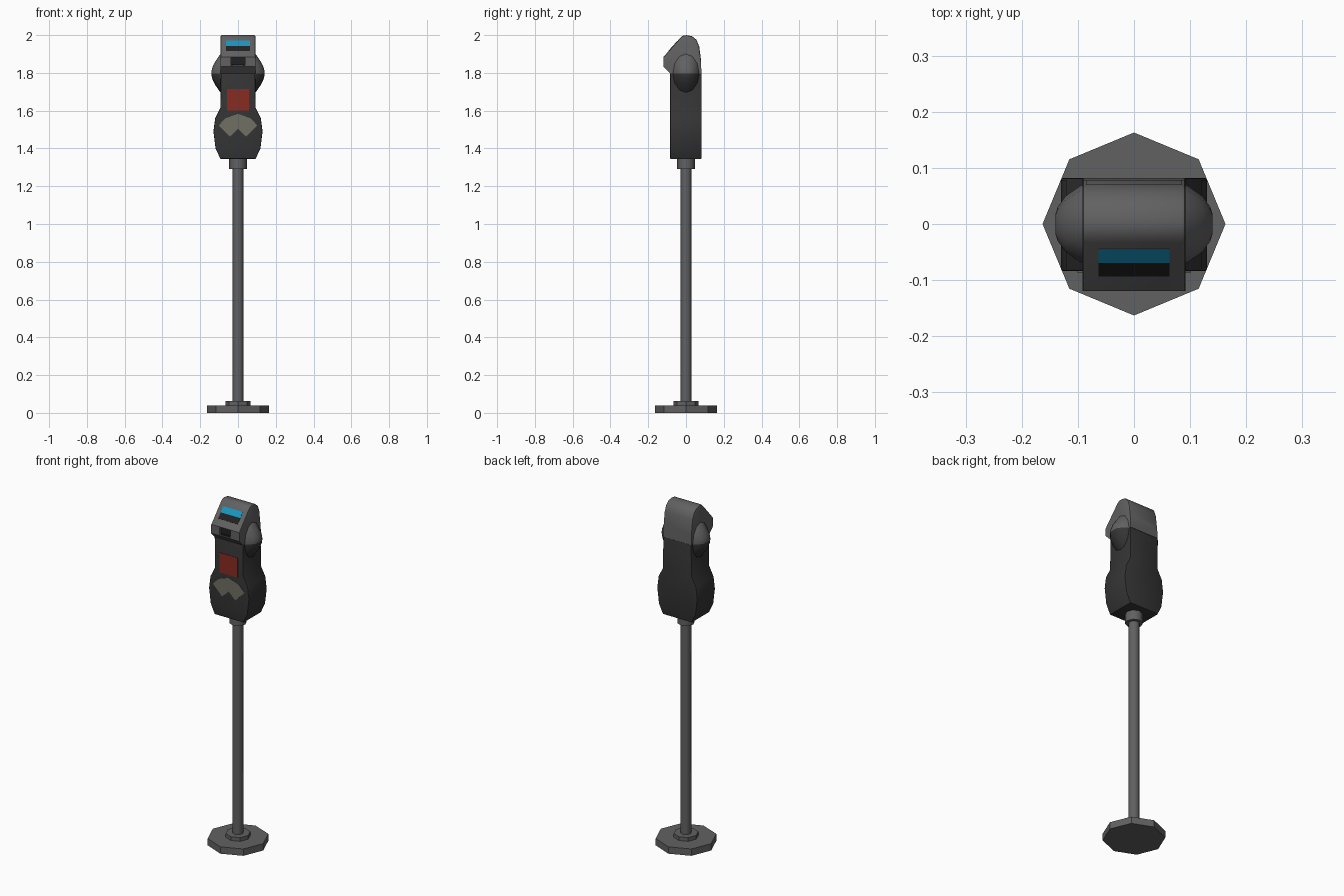
import bpy, bmesh, math
from mathutils import Vector

if "Cube" in bpy.data.objects:
    bpy.data.objects.remove(bpy.data.objects["Cube"])


def material(name, c):
    m = bpy.data.materials.new(name)
    m.diffuse_color = (*c, 1)
    m.use_nodes = True
    m.node_tree.nodes["Principled BSDF"].inputs["Base Color"].default_value = m.diffuse_color
    return m


DARK = material("dark", (0.035, 0.035, 0.035))
GREY = material("grey", (0.12, 0.12, 0.12))
BLACK = material("black", (0.015, 0.015, 0.015))
BLUE = material("blue", (0.01, 0.30, 0.52))
RED = material("red", (0.25, 0.025, 0.015))
TAN = material("tan", (0.16, 0.16, 0.13))


def finish(name, bm, mats, smooth=None):
    bmesh.ops.recalc_face_normals(bm, faces=bm.faces)
    me = bpy.data.meshes.new(name)
    bm.to_mesh(me)
    bm.free()
    ob = bpy.data.objects.new(name, me)
    bpy.context.collection.objects.link(ob)
    for m in mats:
        me.materials.append(m)
    if smooth:
        bpy.ops.object.select_all(action='DESELECT')
        bpy.context.view_layer.objects.active = ob
        ob.select_set(True)
        bpy.ops.object.shade_smooth_by_angle(angle=math.radians(smooth))
    return ob


def prism(name, pts, offset, mat, smooth=None, bevel=0, floor=0):
    """Extrude a closed outline along offset; bevel cap rims above floor."""
    bm = bmesh.new()
    f = bm.faces.new([bm.verts.new(p) for p in pts])
    r = bmesh.ops.extrude_face_region(bm, geom=[f])
    bmesh.ops.translate(bm, vec=offset, verts=[v for v in r['geom'] if isinstance(v, bmesh.types.BMVert)])
    if bevel:
        o = Vector(offset).normalized()
        rims = []
        for e in bm.edges:
            a, b = e.verts[0].co, e.verts[1].co
            if abs((a - b).normalized().dot(o)) < 0.5 and (a.z + b.z) / 2 > floor:
                rims.append(e)
        bmesh.ops.bevel(bm, geom=rims, offset=bevel, segments=2, profile=0.5, affect='EDGES', clamp_overlap=True)
    return finish(name, bm, [mat], smooth)


def cylinder(name, r, z0, z1, sides, smooth=None):
    pts = [(r * math.cos(2 * math.pi * i / sides), r * math.sin(2 * math.pi * i / sides), z0) for i in range(sides)]
    return prism(name, pts, (0, 0, z1 - z0), GREY, smooth)


# Foot, pole and collars
cylinder("base_plate", 0.163, 0, 0.04, 8)
cylinder("base_collar", 0.066, 0.04, 0.062, 8)
cylinder("pole", 0.029, 0.06, 1.30, 8, 50)
cylinder("top_collar", 0.047, 1.29, 1.35, 8, 50)

# Body: front outline mirrored, extruded backwards
half = [(0.093, 1.345), (0.119, 1.40), (0.13, 1.49), (0.121, 1.56), (0.093, 1.615), (0.091, 1.798)]
outline = half + [(-x, z) for x, z in reversed(half)]
prism("body", [(x, -0.084, z) for x, z in outline], (0, 0.166, 0), DARK, 35, 0.004)

# Head: side outline extruded across
side = [(-0.084, 1.798), (-0.119, 1.833), (-0.119, 1.885), (-0.033, 1.982), (-0.018, 1.996), (0.003, 2.0),
        (0.032, 1.994), (0.056, 1.975), (0.07, 1.94), (0.078, 1.88), (0.082, 1.798)]
head = prism("head", [(-0.092, y, z) for y, z in side], (0.184, 0, 0), GREY, 35, 0.012, 1.9)

# Coin slot recess in the head
cutter = prism("slot_cutter", [(-0.036, -0.14, 1.838), (0.036, -0.14, 1.838), (0.036, -0.14, 1.882), (-0.036, -0.14, 1.882)],
               (0, 0.036, 0), BLACK)
cutter.hide_render = True
mod = head.modifiers.new("slot", 'BOOLEAN')
mod.operation = 'DIFFERENCE'
mod.solver = 'EXACT'
mod.object = cutter
bpy.context.view_layer.objects.active = head
bpy.ops.object.modifier_apply(modifier=mod.name)
bpy.data.objects.remove(cutter)


def panel(name, x, a, b, mat, offset=(0, -0.002, 0)):
    """Thin rectangle between (y, z) points a and b."""
    pts = [(-x, *a), (x, *a), (x, *b), (-x, *b)]
    return prism(name, pts, offset, mat)


# Displays and panels
tilt = (0, -0.0015, 0.0013)
panel("slot_back", 0.036, (-0.104, 1.838), (-0.104, 1.882), BLACK)
panel("slot_lip", 0.03, (-0.112, 1.838), (-0.112, 1.846), BLACK)
panel("blue_display", 0.063, (-0.068, 1.942), (-0.044, 1.969), BLUE, tilt)
panel("dark_display", 0.063, (-0.092, 1.915), (-0.068, 1.942), BLACK, tilt)
panel("red_panel", 0.058, (-0.084, 1.60), (-0.084, 1.715), RED)

# Fan-shaped plate on the body
fan = [(0, 1.583), (0.066, 1.56), (0.102, 1.522), (0.043, 1.463), (0, 1.503)]
fan += [(-x, z) for x, z in reversed(fan[1:4])]
prism("fan_plate", [(x, -0.084, z) for x, z in fan], (0, -0.002, 0), TAN)

# Rounded side bulges, grey above the seam and dark below
rings = [(0.08, 0.074, 0.115), (0.096, 0.068, 0.098), (0.122, 0.05, 0.06), (0.136, 0.03, 0.03), (0.14, 0.018, 0.012)]
N = 12
for sign, label in ((1, "right"), (-1, "left")):
    bm = bmesh.new()
    loops = [[bm.verts.new((sign * x, ry * math.cos(2 * math.pi * i / N), 1.798 + rz * math.sin(2 * math.pi * i / N)))
              for i in range(N)] for x, ry, rz in rings]
    for a, b in zip(loops, loops[1:]):
        for i in range(N):
            j = (i + 1) % N
            bm.faces.new((a[i], a[j], b[j], b[i]))
    hub = bm.verts.new((sign * 0.14, 0, 1.798))
    for i in range(N):
        bm.faces.new((loops[-1][i], loops[-1][(i + 1) % N], hub))
    bm.faces.new(loops[0])
    for f in bm.faces:
        f.material_index = 0 if f.calc_center_median().z > 1.798 else 1
    finish(label + "_bulge", bm, [GREY, DARK], 40)
